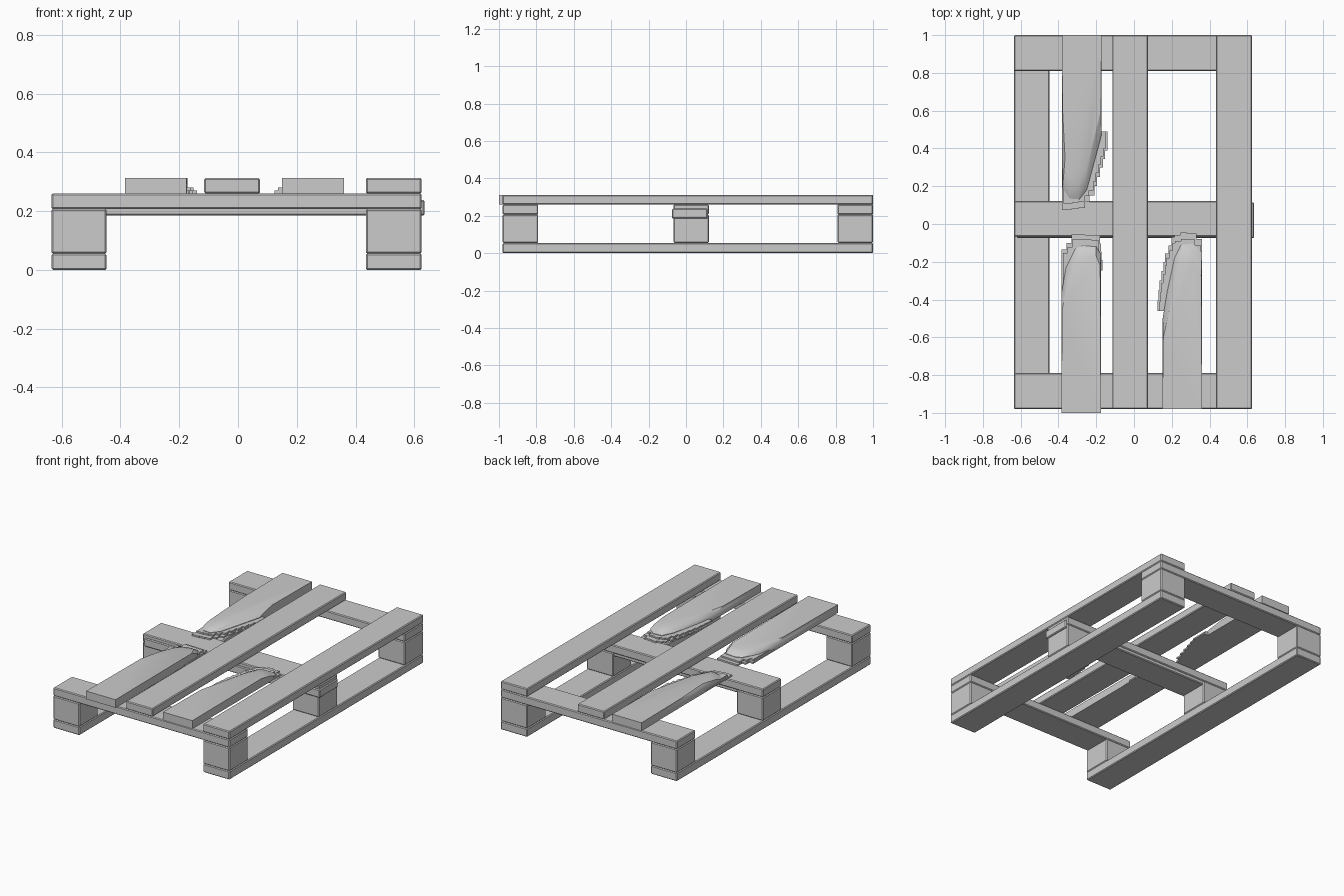
import bpy, bmesh, math

cube = bpy.data.objects.get("Cube")
if cube:
    bpy.data.objects.remove(cube, do_unlink=True)

wood = bpy.data.materials.new("grey wood")
wood.use_nodes = True
GREY = (0.6, 0.6, 0.6, 1)
wood.diffuse_color = GREY
wood.node_tree.nodes["Principled BSDF"].inputs["Base Color"].default_value = GREY


def finish(name, bm):
    bmesh.ops.recalc_face_normals(bm, faces=bm.faces)
    mesh = bpy.data.meshes.new(name)
    bm.to_mesh(mesh)
    bm.free()
    mesh.materials.append(wood)
    obj = bpy.data.objects.new(name, mesh)
    bpy.context.collection.objects.link(obj)
    return obj


def plank(name, xs, ys, zs):
    """Box between the given limits, with slightly eased edges."""
    bm = bmesh.new()
    bmesh.ops.create_cube(bm, size=1)
    for v in bm.verts:
        for i, (lo, hi) in enumerate((xs, ys, zs)):
            v.co[i] = lo if v.co[i] < 0 else hi
    obj = finish(name, bm)
    bev = obj.modifiers.new("eased edges", "BEVEL")
    bev.width = 0.005
    bev.segments = 1
    return obj


def loft(name, rings):
    """Closed solid through (outline, height) pairs of equal point count."""
    bm = bmesh.new()
    loops = [[bm.verts.new((x, y, z)) for x, y in pts] for pts, z in rings]
    n = len(loops[0])
    for a, b in zip(loops, loops[1:]):
        for i in range(n):
            j = (i + 1) % n
            bm.faces.new((a[i], a[j], b[j], b[i]))
    bm.faces.new(loops[0][::-1])
    bm.faces.new(loops[-1])
    obj = finish(name, bm)
    bpy.ops.object.select_all(action="DESELECT")
    bpy.context.view_layer.objects.active = obj
    obj.select_set(True)
    bpy.ops.object.shade_smooth_by_angle(angle=math.radians(30))
    return obj


def staircase(pts, step=0.045):
    """Turn a break line into small splinter steps."""
    out = [pts[0]]
    for (ax, ay), (bx, by) in zip(pts, pts[1:]):
        n = max(1, round(math.hypot(bx - ax, by - ay) / step))
        for i in range(n):
            t = (i + 1) / n
            x, y = ax + (bx - ax) * t, ay + (by - ay) * t
            out += [(out[-1][0], y), (x, y)]
    return out


def blend(a, b, t):
    return [(p[0] + (q[0] - p[0]) * t, p[1] + (q[1] - p[1]) * t) for p, q in zip(a, b)]


LOW, HIGH = 0.26, 0.312


def broken_board(name, x0, x1, end, rim, crest, splinter):
    """Snapped board: sloped worn tip above a stepped splinter layer."""
    def ring(line):
        return [(x0, end)] + line + [(x1, end)]
    loft(name, [(ring(rim), LOW), (ring(rim), 0.283),
                (ring(blend(rim, crest, 0.3)), 0.297), (ring(crest), HIGH)])
    steps = staircase(splinter)
    mid = (x0 + x1) / 2
    root = splinter[0][1] if abs(splinter[0][1] - end) < abs(splinter[-1][1] - end) else splinter[-1][1]
    for k, (t, top) in enumerate(((0, 0.27), (0.08, 0.28))):
        pts = [(x + (mid - x) * t, y + (root - y) * t) for x, y in steps]
        loft(f"{name}_splinter_{k + 1}", [(pts, LOW), (pts, top)])


# Runners and blocks
SIDES = {"left": (0.435, 0.625), "right": (-0.635, -0.447)}
ROWS = {"front": (-0.98, -0.79), "middle": (-0.067, 0.122), "back": (0.81, 1.0)}
for side, xs in SIDES.items():
    plank(f"{side}_runner", xs, (-0.98, 1.0), (0, 0.055))
    for row, ys in ROWS.items():
        plank(f"{side}_{row}_block", xs, ys, (0.055, 0.207))

# Cross boards, with a slipped second board in the middle
for row, ys in ROWS.items():
    plank(f"{row}_cross_board", (-0.635, 0.625), ys, (0.207, 0.26))
plank("slipped_cross_board", (-0.62, 0.635), (-0.075, 0.115), (0.185, 0.238))

# Whole deck boards
plank("centre_deck_board", (-0.115, 0.075), (-0.98, 1.0), (LOW, HIGH))
plank("left_deck_board", (0.435, 0.625), (-0.98, 1.0), (LOW, HIGH))

# Snapped deck boards, break lines run from low x to high x
broken_board(
    "back_broken_board", -0.382, -0.172, 1.0,
    rim=[(-0.382, 0.4), (-0.378, 0.19), (-0.34, 0.135), (-0.29, 0.13), (-0.25, 0.18), (-0.172, 0.47)],
    crest=[(-0.378, 0.6), (-0.365, 0.35), (-0.34, 0.24), (-0.29, 0.22), (-0.25, 0.3), (-0.176, 0.6)],
    splinter=[(-0.382, 0.5), (-0.382, 0.1), (-0.33, 0.075), (-0.26, 0.085), (-0.21, 0.15),
              (-0.165, 0.3), (-0.14, 0.39), (-0.14, 0.49), (-0.172, 0.49)])
broken_board(
    "front_broken_board", -0.385, -0.175, -1.0,
    rim=[(-0.385, -0.37), (-0.36, -0.23), (-0.31, -0.13), (-0.27, -0.115), (-0.2, -0.12), (-0.175, -0.16)],
    crest=[(-0.38, -0.45), (-0.35, -0.32), (-0.31, -0.22), (-0.27, -0.18), (-0.2, -0.17), (-0.179, -0.22)],
    splinter=[(-0.385, -0.37), (-0.385, -0.17), (-0.33, -0.1), (-0.3, -0.055), (-0.18, -0.06),
              (-0.167, -0.19), (-0.18, -0.3)])
broken_board(
    "left_broken_board", 0.15, 0.36, -0.98,
    rim=[(0.152, -0.5), (0.175, -0.36), (0.215, -0.18), (0.25, -0.11), (0.31, -0.105), (0.36, -0.15)],
    crest=[(0.155, -0.6), (0.19, -0.45), (0.23, -0.28), (0.26, -0.21), (0.31, -0.2), (0.356, -0.27)],
    splinter=[(0.16, -0.46), (0.125, -0.46), (0.135, -0.35), (0.165, -0.2), (0.215, -0.07),
              (0.28, -0.045), (0.33, -0.05), (0.36, -0.08), (0.36, -0.46)])
